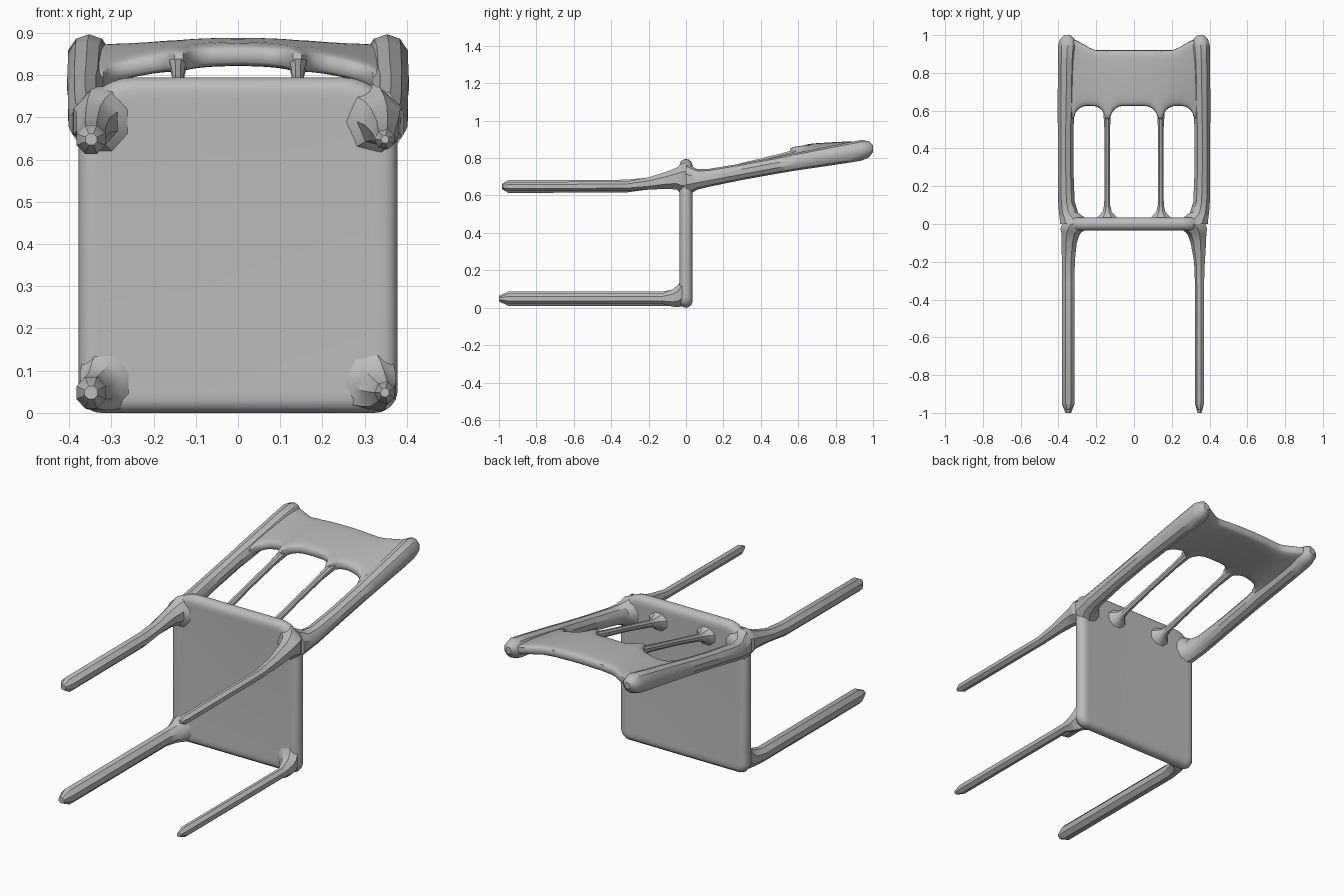
import bpy, bmesh, math

if "Cube" in bpy.data.objects:
    bpy.data.objects.remove(bpy.data.objects["Cube"])

grey = bpy.data.materials.new("plain grey")
grey.diffuse_color = (0.5, 0.5, 0.5, 1)
grey.use_nodes = True
grey.node_tree.nodes["Principled BSDF"].inputs["Base Color"].default_value = grey.diffuse_color


def loft(name, rings, angle=35):
    """Skin a list of equal-length point rings and cap both ends."""
    bm = bmesh.new()
    loops = [[bm.verts.new(p) for p in ring] for ring in rings]
    n = len(loops[0])
    for a, b in zip(loops, loops[1:]):
        for i in range(n):
            j = (i + 1) % n
            bm.faces.new((a[i], a[j], b[j], b[i]))
    bm.faces.new(loops[0][::-1])
    bm.faces.new(loops[-1])
    bmesh.ops.recalc_face_normals(bm, faces=bm.faces)
    mesh = bpy.data.meshes.new(name)
    bm.to_mesh(mesh)
    bm.free()
    mesh.materials.append(grey)
    ob = bpy.data.objects.new(name, mesh)
    bpy.context.collection.objects.link(ob)
    bpy.ops.object.select_all(action='DESELECT')
    ob.select_set(True)
    bpy.context.view_layer.objects.active = ob
    bpy.ops.object.shade_smooth_by_angle(angle=math.radians(angle))
    return ob


def bar(name, stations, sides):
    """Bar along y; stations are (y, x, z, half width, half height)."""
    rings = []
    for y, x, z, rx, rz in stations:
        ring = []
        for k in range(sides):
            t = 2 * math.pi * (k + 0.5) / sides
            ring.append((x + rx * math.cos(t), y, z + rz * math.sin(t)))
        rings.append(ring)
    return loft(name, rings)


# Seat: upright rounded slab with a soft rim
def seat_ring(d, y):
    pts = []
    corners = ((1, 0.795, 0.13, 0), (-1, 0.795, 0.13, 90),
               (-1, 0.0, 0.055, 180), (1, 0.0, 0.055, 270))
    for sx, z, r, start in corners:
        cx = sx * (0.378 - r)
        cz = z - r if z > 0.4 else z + r
        for k in range(9):
            t = math.radians(start + k * 90 / 8)
            pts.append((cx + (r - d) * math.cos(t), y, cz + (r - d) * math.sin(t)))
    return pts


rim = [(0.05, 0.033), (0.03, 0.034), (0.014, 0.028), (0.004, 0.016)]
loft("seat", [seat_ring(d, -y) for d, y in rim] + [seat_ring(0, 0)]
     + [seat_ring(d, y) for d, y in rim[::-1]], 60)

# Legs: faceted bars that flare where they meet the seat
for name, s, r, sides in (("left", -1, 0.037, 8), ("right", 1, 0.025, 7)):
    x = s * 0.348
    bar("rear_leg_" + name, [
        (-0.985, x, 0.648, r * 0.4, r * 0.4), (-0.95, x, 0.648, r, r),
        (-0.32, x, 0.65, r, r), (-0.2, x, 0.664, r * 0.6 + 0.015, 0.034),
        (-0.1, s * 0.343, 0.682, 0.043, 0.047), (-0.05, s * 0.335, 0.69, 0.053, 0.06),
        (-0.025, s * 0.32, 0.69, 0.075, 0.082), (0.0, s * 0.3, 0.69, 0.085, 0.09)], sides)
    bar("front_leg_" + name, [
        (-1.0, x, 0.048, r * 0.45, r * 0.45), (-0.95, x, 0.048, r, r * 1.1),
        (-0.13, x, 0.048, r, r * 1.1), (-0.07, s * 0.337, 0.052, 0.041, 0.048),
        (-0.04, s * 0.325, 0.064, 0.054, 0.062), (-0.02, s * 0.3, 0.085, 0.076, 0.08)], sides)

# Back posts with rounded knobs
for name, s in (("left", -1), ("right", 1)):
    bar("back_post_" + name, [
        (0.0, s * 0.31, 0.685, 0.085, 0.09), (0.03, s * 0.325, 0.685, 0.072, 0.072),
        (0.06, s * 0.347, 0.686, 0.053, 0.055), (0.12, s * 0.358, 0.694, 0.046, 0.048),
        (0.3, s * 0.362, 0.727, 0.043, 0.044), (0.5, s * 0.362, 0.764, 0.043, 0.045),
        (0.58, s * 0.36, 0.779, 0.047, 0.047), (0.85, s * 0.357, 0.826, 0.048, 0.054),
        (0.94, s * 0.353, 0.842, 0.052, 0.055), (0.98, s * 0.353, 0.847, 0.04, 0.042),
        (1.0, s * 0.353, 0.85, 0.017, 0.018)], 10)


# Back panel: bowed plate with an arched lower edge and a dipped upper edge
def lower_edge(a):
    R = 0.07
    for c, half in ((0, 0.125), (0.235, 0.083)):
        d = half - abs(a - c)
        if d >= 0:
            q = max(R - d, 0)
            return 0.625 - (R - math.sqrt(R * R - q * q))
    return 0.555


def upper_edge(a):
    t = min(max((a - 0.19) / 0.15, 0), 1)
    return 0.92 + 0.06 * t * t * (3 - 2 * t)


def plate_z(x, y):
    bow = max(0.058 - 0.12 * (y - 0.65), 0.02)
    return 0.79 + 0.178 * (y - 0.65) + bow * (1 - (x / 0.36) ** 2)


def spow(v, p):
    return math.copysign(abs(v) ** p, v)


rings = []
for i in range(73):
    x = -0.36 + 0.01 * i
    lo, hi = lower_edge(abs(x)), upper_edge(abs(x))
    ring = []
    for k in range(24):
        t = 2 * math.pi * k / 24
        y = (lo + hi) / 2 + (hi - lo) / 2 * spow(math.cos(t), 0.45)
        ring.append((x, y, plate_z(x, y) + 0.029 * spow(math.sin(t), 0.45)))
    rings.append(ring)
loft("back_panel", rings, 50)

# Two thin spindles, flared at both ends
for name, s in (("left", -1), ("right", 1)):
    x = s * 0.142
    bar("spindle_" + name, [
        (0.02, x, 0.69, 0.07, 0.06), (0.045, x, 0.695, 0.045, 0.04),
        (0.065, x, 0.7, 0.026, 0.027), (0.1, x, 0.708, 0.017, 0.02),
        (0.3, x, 0.758, 0.015, 0.017), (0.5, x, 0.805, 0.016, 0.019),
        (0.58, x, 0.823, 0.021, 0.024), (0.64, x, 0.837, 0.03, 0.026)], 8)
